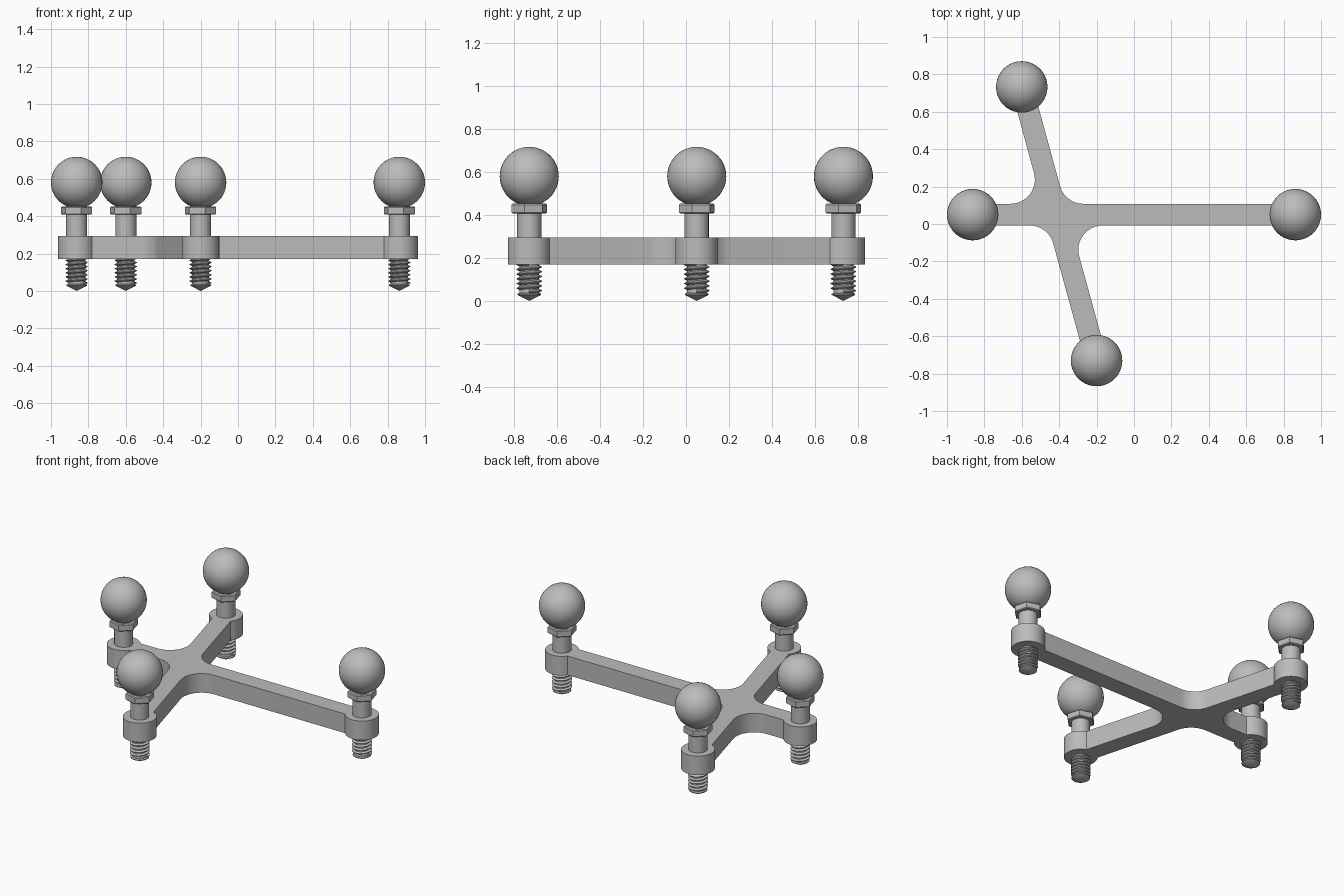
import bpy, bmesh, math
from mathutils import Vector, Matrix

cube = bpy.data.objects.get("Cube")
if cube:
    bpy.data.objects.remove(cube, do_unlink=True)

GREY = (0.5, 0.5, 0.5, 1)
grey = bpy.data.materials.new("satin_grey")
grey.use_nodes = True
grey.diffuse_color = GREY
grey.node_tree.nodes["Principled BSDF"].inputs["Base Color"].default_value = GREY

# Arm tips in counter-clockwise order, and the point where the arms cross
TIPS = {
    "left": Vector((0.8625, 0.05)),
    "back": Vector((-0.6, 0.733)),
    "right": Vector((-0.8625, 0.05)),
    "front": Vector((-0.2, -0.73)),
}
HUB = Vector((-0.414, 0.05))
Z_LOW, Z_HIGH = 0.17, 0.295
HALF_WIDTH, BOSS, FILLET = 0.058, 0.1, 0.13


def finish(bm, name, angle=32):
    """Turn a bmesh into a smooth mesh with sharp edges kept."""
    bmesh.ops.recalc_face_normals(bm, faces=bm.faces)
    for f in bm.faces:
        f.smooth = True
    mesh = bpy.data.meshes.new(name)
    bm.to_mesh(mesh)
    bm.free()
    mesh.set_sharp_from_angle(angle=math.radians(angle))
    mesh.materials.append(grey)
    return mesh


def place(mesh, name, xy=(0, 0)):
    obj = bpy.data.objects.new(name, mesh)
    obj.location = (xy[0], xy[1], 0)
    bpy.context.collection.objects.link(obj)
    return obj


def polar(radius, angle):
    return Vector((radius * math.cos(angle), radius * math.sin(angle)))


def lathe(profile, name, segments):
    """Spin a radius/height profile about the z axis."""
    bm = bmesh.new()
    verts = [bm.verts.new((r, 0, z)) for r, z in profile]
    edges = [bm.edges.new(pair) for pair in zip(verts, verts[1:])]
    bmesh.ops.spin(bm, geom=verts + edges, axis=(0, 0, 1), cent=(0, 0, 0),
                   angle=math.tau, steps=segments, use_duplicate=False)
    bmesh.ops.remove_doubles(bm, verts=bm.verts, dist=0.0002)
    return finish(bm, name)


def bracket_outline():
    """Walk round the arms: boss arc, then fillet into the next arm."""
    points = []
    tips = list(TIPS.values())
    half_gap = math.asin(HALF_WIDTH / BOSS)
    for i, tip in enumerate(tips):
        u = (tip - HUB).normalized()
        v = (tips[(i + 1) % len(tips)] - HUB).normalized()
        a = math.atan2(u.y, u.x)
        sweep = math.pi - half_gap
        for k in range(33):
            points.append(tip + polar(BOSS, a - sweep + 2 * sweep * k / 32))
        between = (math.atan2(v.y, v.x) - a) % math.tau
        centre = HUB + polar((HALF_WIDTH + FILLET) / math.sin(between / 2), a + between / 2)
        start = a - math.pi / 2
        for k in range(13):
            points.append(centre + polar(FILLET, start - (math.pi - between) * k / 12))
    return points


# Four-armed bracket
bm = bmesh.new()
face = bm.faces.new([bm.verts.new((p.x, p.y, Z_LOW)) for p in bracket_outline()])
raised = bmesh.ops.extrude_face_region(bm, geom=[face], use_keep_orig=True)
bmesh.ops.translate(bm, vec=(0, 0, Z_HIGH - Z_LOW),
                    verts=[v for v in raised["geom"] if isinstance(v, bmesh.types.BMVert)])
place(finish(bm, "bracket"), "bracket")

# Stud: pointed tip, thread core and plain neck
stud = lathe([(0, 0), (0.055, 0.028), (0.055, 0.033), (0.046, 0.037),
              (0.046, 0.2), (0.056, 0.2), (0.056, 0.46), (0, 0.46)], "stud", 32)

# Helical thread ridge
bm = bmesh.new()
PITCH, STEPS, TURNS = 0.022, 24, 6
previous = None
for i in range(STEPS * TURNS + 1):
    z = 0.033 + PITCH * i / STEPS
    turn = Matrix.Rotation(math.tau * i / STEPS, 3, 'Z')
    row = [bm.verts.new(turn @ Vector((r, 0, z + dz * PITCH)))
           for r, dz in ((0.044, 0), (0.059, 0.35), (0.059, 0.5), (0.044, 0.85))]
    if previous:
        for k in range(3):
            bm.faces.new((previous[k], row[k], row[k + 1], previous[k + 1]))
    previous = row
thread = finish(bm, "thread")

# Hexagonal collar with bevelled rims
bm = bmesh.new()
bmesh.ops.create_cone(bm, cap_ends=True, segments=6, radius1=0.086, radius2=0.086, depth=0.045,
                      matrix=Matrix.Translation((0, 0, 0.43)) @ Matrix.Rotation(math.radians(15), 4, 'Z'))
rims = [e for e in bm.edges if abs(e.verts[0].co.z - e.verts[1].co.z) < 0.001]
bmesh.ops.bevel(bm, geom=rims, offset=0.005, segments=1, affect='EDGES')
collar = finish(bm, "collar", 20)

# Ball
bm = bmesh.new()
bmesh.ops.create_uvsphere(bm, u_segments=40, v_segments=24, radius=0.1375,
                          matrix=Matrix.Translation((0, 0, 0.58)))
ball = finish(bm, "ball")

# One stud, thread, collar and ball on each arm
for side, tip in TIPS.items():
    for mesh in (stud, thread, collar, ball):
        place(mesh, f"{side}_{mesh.name}", tip)
